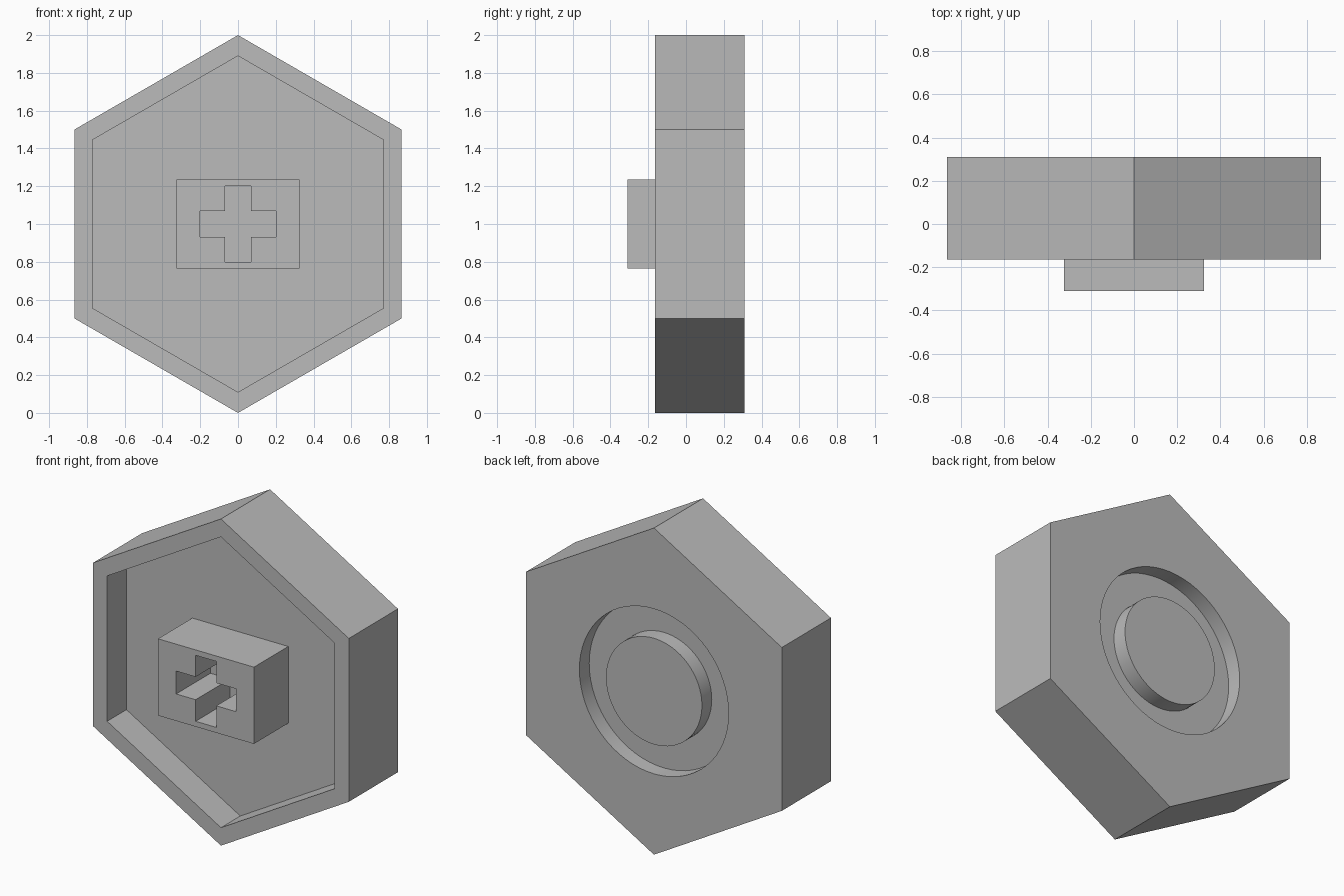
import bpy, bmesh, math

cube = bpy.data.objects.get("Cube")
if cube:
    bpy.data.objects.remove(cube, do_unlink=True)

# Single grey material
grey = bpy.data.materials.new("plain grey")
grey.use_nodes = True
colour = (0.5, 0.5, 0.5, 1)
grey.diffuse_color = colour
grey.node_tree.nodes["Principled BSDF"].inputs["Base Color"].default_value = colour

BACK, RIM, FLOOR, FRONT = 0.31, -0.165, 0.022, -0.31
GROOVE = BACK - 0.095
CENTRE = 1.0


def polygon(radius, sides):
    """Regular outline with a corner at the top."""
    return [(radius * math.sin(2 * math.pi * i / sides),
             radius * math.cos(2 * math.pi * i / sides)) for i in range(sides)]


def rectangle(w, h):
    return [(-w, -h), (w, -h), (w, h), (-w, h)]


def prism(name, outline, y0, y1):
    """Extrude an x-z outline from y0 to y1."""
    bm = bmesh.new()
    face = bm.faces.new([bm.verts.new((x, y0, z + CENTRE)) for x, z in outline])
    ext = bmesh.ops.extrude_face_region(bm, geom=[face])
    moved = [v for v in ext["geom"] if isinstance(v, bmesh.types.BMVert)]
    bmesh.ops.translate(bm, verts=moved, vec=(0, y1 - y0, 0))
    bmesh.ops.recalc_face_normals(bm, faces=bm.faces)
    mesh = bpy.data.meshes.new(name)
    bm.to_mesh(mesh)
    bm.free()
    mesh.materials.append(grey)
    obj = bpy.data.objects.new(name, mesh)
    bpy.context.collection.objects.link(obj)
    return obj


def cut(target, cutter):
    """Subtract the cutter, apply, and discard it."""
    cutter.hide_render = True
    mod = target.modifiers.new("cut", 'BOOLEAN')
    mod.operation, mod.solver, mod.object = 'DIFFERENCE', 'EXACT', cutter
    bpy.context.view_layer.objects.active = target
    bpy.ops.object.modifier_apply(modifier=mod.name)
    bpy.data.objects.remove(cutter, do_unlink=True)


# Hexagonal body with a front recess and a round back recess
body = prism("hexagon_body", polygon(1, 6), RIM, BACK)
cut(body, prism("front_recess_cutter", polygon(0.89, 6), RIM - 0.1, FLOOR))
cut(body, prism("back_recess_cutter", polygon(0.505, 64), GROOVE, BACK + 0.1))

# Round boss that turns the back recess into a ring groove
boss = prism("back_boss", polygon(0.325, 64), GROOVE, BACK)

# Front block with a cross-shaped socket through to the recess floor
block = prism("front_block", rectangle(0.325, 0.235), FRONT, FLOOR)
a, b = 0.07, 0.202
cross = [(-a, -b), (a, -b), (a, -a), (b, -a), (b, a), (a, a),
         (a, b), (-a, b), (-a, a), (-b, a), (-b, -a), (-a, -a)]
cut(block, prism("cross_cutter", cross, FRONT - 0.1, FLOOR + 0.1))

# Smooth round walls, sharp edges elsewhere
bpy.ops.object.select_all(action='DESELECT')
for obj in (body, boss, block):
    obj.select_set(True)
bpy.context.view_layer.objects.active = body
bpy.ops.object.shade_smooth_by_angle(angle=math.radians(30))
